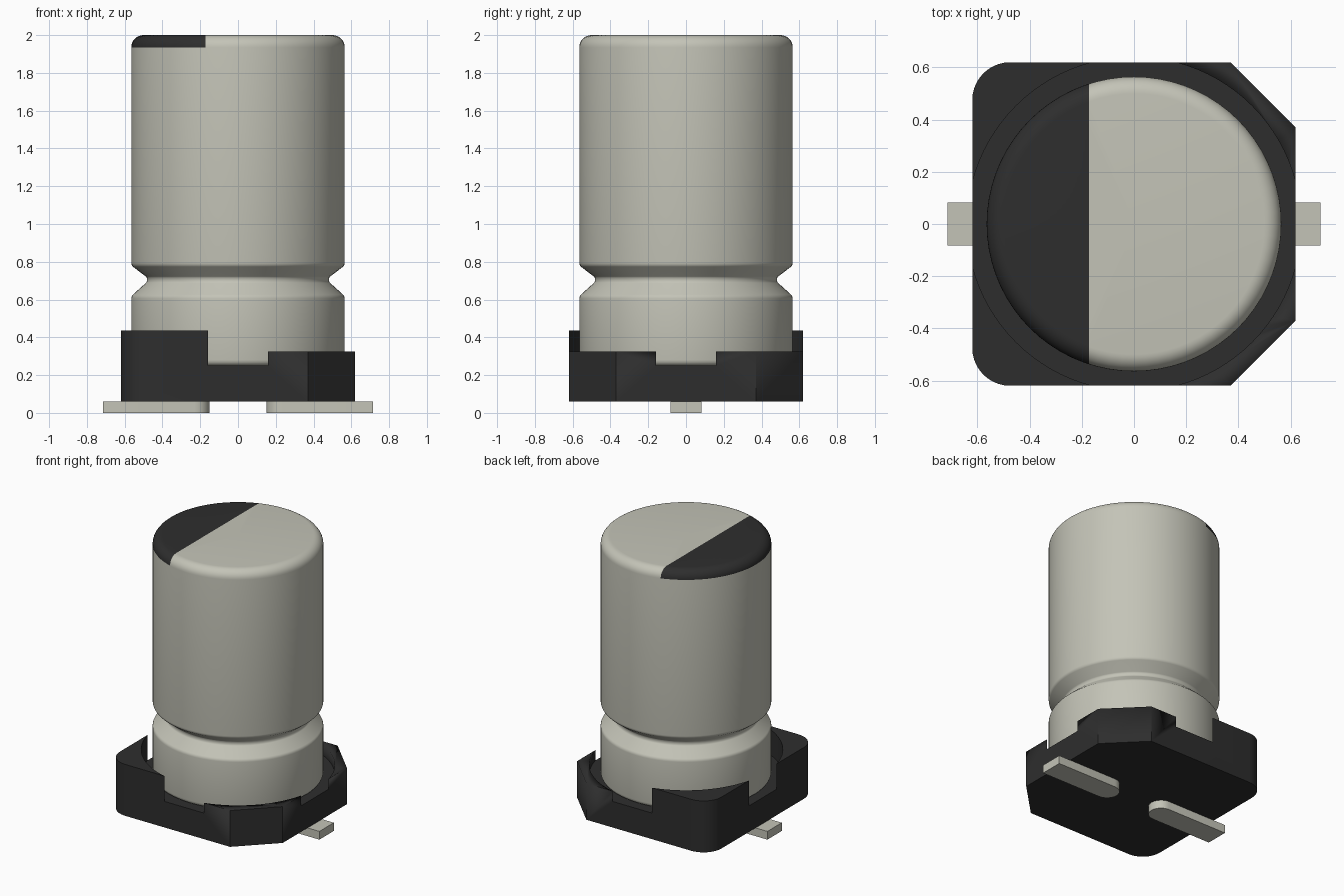
import bpy, bmesh
from math import sin, cos, pi, radians

if "Cube" in bpy.data.objects:
    bpy.data.objects.remove(bpy.data.objects["Cube"])


def material(name, color):
    m = bpy.data.materials.new(name)
    m.use_nodes = True
    m.diffuse_color = color
    m.node_tree.nodes["Principled BSDF"].inputs["Base Color"].default_value = color
    return m


METAL = material("pale metal", (0.55, 0.55, 0.475, 1))
BLACK = material("black plastic", (0.027, 0.027, 0.027, 1))


def finish(name, bm, *mats, angle=30):
    bmesh.ops.recalc_face_normals(bm, faces=bm.faces)
    mesh = bpy.data.meshes.new(name)
    bm.to_mesh(mesh)
    bm.free()
    ob = bpy.data.objects.new(name, mesh)
    bpy.context.collection.objects.link(ob)
    for m in mats:
        mesh.materials.append(m)
    bpy.ops.object.select_all(action="DESELECT")
    ob.select_set(True)
    bpy.context.view_layer.objects.active = ob
    bpy.ops.object.shade_smooth_by_angle(angle=radians(angle))
    return ob


def arc(cx, cy, r, a0, a1, n):
    steps = [radians(a0 + (a1 - a0) * i / n) for i in range(n + 1)]
    return [(cx + r * cos(a), cy + r * sin(a)) for a in steps]


def prism(name, outline, z0, z1, *mats):
    bm = bmesh.new()
    face = bm.faces.new([bm.verts.new((x, y, z0)) for x, y in outline])
    top = bmesh.ops.extrude_face_region(bm, geom=[face])["geom"]
    bmesh.ops.translate(bm, vec=(0, 0, z1 - z0),
                        verts=[v for v in top if isinstance(v, bmesh.types.BMVert)])
    return finish(name, bm, *mats)


# Base: two chamfered corners on one side, two rounded on the other
H, CH, R = 0.62, 0.37, 0.145
FLOOR = 0.25
outline = [(CH, -H), (H, -CH), (H, CH), (CH, H)]
outline += arc(-H + R, H - R, R, 90, 180, 10)
outline += arc(-H + R, -H + R, R, 180, 270, 10)
base = prism("base", outline, 0.06, 0.435, BLACK)

# Round seat breaks through all four walls; chamfered side is lower
seat = prism("seat_cutter", arc(0, 0, 0.64, 0, 356.25, 95), FLOOR, 1, BLACK)
step = prism("step_cutter", [(-0.1, -1), (1, -1), (1, 1), (-0.1, 1)], 0.325, 1, BLACK)
bpy.context.view_layer.objects.active = base
for cutter in (seat, step):
    mod = base.modifiers.new("cut", "BOOLEAN")
    mod.object = cutter
    mod.solver = "EXACT"
    bpy.ops.object.modifier_apply(modifier=mod.name)
    bpy.data.objects.remove(cutter)

# Can: lathed profile with crimp groove and rounded rims
RC, TOP, F = 0.565, 2.0, 0.065
profile = [(0, FLOOR)]
profile += arc(RC - 0.03, FLOOR + 0.03, 0.03, -90, 0, 4)
profile += arc(RC - 0.03, 0.605, 0.03, 0, 45, 3)
profile += [(0.488, 0.688), (0.483, 0.695), (0.483, 0.715), (0.488, 0.722)]
profile += arc(RC - 0.03, 0.795, 0.03, -45, 0, 3)
profile += arc(RC - F, TOP - F, F, 0, 90, 8)
profile += [(0, TOP)]
bm = bmesh.new()
verts = [bm.verts.new((r, 0, z)) for r, z in profile]
edges = [bm.edges.new(pair) for pair in zip(verts, verts[1:])]
bmesh.ops.spin(bm, geom=verts + edges, cent=(0, 0, 0), axis=(0, 0, 1),
               angle=2 * pi, steps=72, use_duplicate=False)
bmesh.ops.remove_doubles(bm, verts=bm.verts, dist=0.0005)

# Polarity mark: cut the rounded top along a straight line and colour one side
MARK = -0.172


def rim_faces():
    return [f for f in bm.faces if f.calc_center_median().z > TOP - F]


faces = rim_faces()
rim = set(faces) | {e for f in faces for e in f.edges} | {v for f in faces for v in f.verts}
bmesh.ops.bisect_plane(bm, geom=list(rim), plane_co=(MARK, 0, 0), plane_no=(1, 0, 0))
for f in rim_faces():
    f.material_index = int(f.calc_center_median().x < MARK)
finish("can", bm, METAL, BLACK, angle=40)

# Leads: flat strips with a rounded inner end
W, INNER, OUTER = 0.083, 0.15, 0.715
for side, name in ((1, "left_lead"), (-1, "right_lead")):
    strip = [(OUTER, -W), (OUTER, W)] + arc(INNER + W, 0, W, 90, 270, 12)
    prism(name, [(side * x, y) for x, y in strip], 0, 0.06, METAL)
